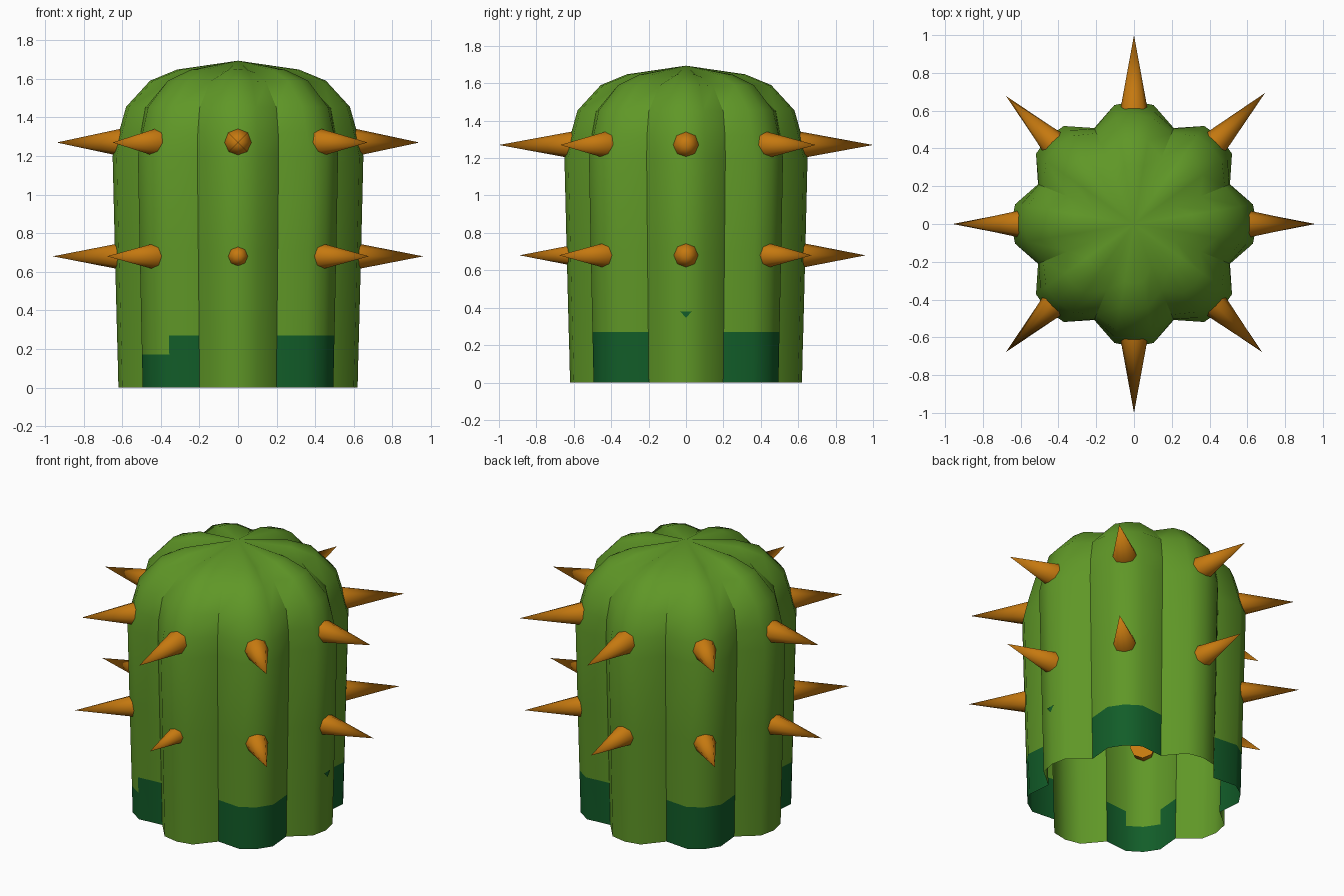
import bpy, bmesh, math
from mathutils import Vector

if "Cube" in bpy.data.objects:
    bpy.data.objects.remove(bpy.data.objects["Cube"])


def material(name, rgb):
    m = bpy.data.materials.new(name)
    m.diffuse_color = (*rgb, 1)
    m.use_nodes = True
    m.node_tree.nodes["Principled BSDF"].inputs["Base Color"].default_value = m.diffuse_color
    return m


GREEN = material("cactus_green", (0.115, 0.31, 0.02))
DARK = material("dark_green", (0.006, 0.11, 0.022))
ORANGE = material("spike_orange", (0.56, 0.19, 0.005))


def finish(bm, name, mats):
    me = bpy.data.meshes.new(name)
    bm.to_mesh(me)
    bm.free()
    for m in mats:
        me.materials.append(m)
    ob = bpy.data.objects.new(name, me)
    bpy.context.collection.objects.link(ob)
    return ob


# Ribbed body: eight lobes, open underneath, (z lobe, r lobe, z groove, r groove)
RINGS = [(0, .62, 0, .52), (.17, .624, .17, .524), (.27, .627, .27, .527),
         (.70, .638, .70, .538), (1.20, .65, 1.20, .55), (1.32, .618, 1.32, .545),
         (1.455, .58, 1.45, .52), (1.59, .456, 1.585, .38), (1.648, .316, 1.63, .24)]
OFFSETS = [(-22.5, 0.0), (-9.4, .88), (0, 1.0), (9.4, .88)]  # angle, lobe weight
bm = bmesh.new()
rows = []
for zl, rl, zg, rg in RINGS:
    row = []
    for lobe in range(8):
        for off, w in OFFSETS:
            a = math.radians(lobe * 45 + off)
            r, z = rg + (rl - rg) * w, zg + (zl - zg) * w
            row.append(bm.verts.new((r * math.cos(a), r * math.sin(a), z)))
    rows.append(row)
apex = bm.verts.new((0, 0, 1.694))
n = 32
for k in range(len(rows) - 1):
    for i in range(n):
        j = (i + 1) % n
        f = bm.faces.new((rows[k][i], rows[k][j], rows[k + 1][j], rows[k + 1][i]))
        f.smooth = True
        lobe, seg = divmod(i, 4)
        # dark foot on the diagonal lobes, with a dip on the front left one
        if k < 2 and lobe % 2 == 1 and not (k == 1 and lobe == 5 and seg in (1, 2)):
            f.material_index = 1
for i in range(n):
    bm.faces.new((rows[-1][i], rows[-1][(i + 1) % n], apex)).smooth = True
# Sharp creases in the grooves, fading out on the dome
for k in range(7):
    for i in range(0, n, 4):
        bm.edges.get((rows[k][i], rows[k + 1][i])).smooth = False
finish(bm, "cactus_body", [GREEN, DARK])


# Spikes: two rings of eight cones, tip distances starting at +x
def spike(name, angle, z, tip, radius):
    base = .58
    bm = bmesh.new()
    bmesh.ops.create_cone(bm, cap_ends=True, segments=8, radius1=radius, radius2=0,
                          depth=tip - base)
    d = Vector((math.cos(angle), math.sin(angle), 0))
    rot = d.to_track_quat('Z', 'Y')
    for v in bm.verts:
        v.co = rot @ v.co + d * (base + tip) / 2 + Vector((0, 0, z))
    for f in bm.faces:
        f.smooth = len(f.verts) < 8
    for e in bm.edges:
        e.smooth = not any(len(f.verts) == 8 for f in e.link_faces)
    finish(bm, name, [ORANGE])


UPPER = [.94, .98, 1.0, .93, .94, .92, 1.0, .95]
LOWER = [.96, .95, .96, .96, .96, .96, .89, .96]
for i in range(8):
    a = i * math.pi / 4
    spike(f"upper_spike_{i + 1}", a, 1.27, UPPER[i], .077)
    spike(f"lower_spike_{i + 1}", a, .68, LOWER[i], .06 if i == 6 else .074)

# Small dark fleck on the right side
bm = bmesh.new()
bm.faces.new([bm.verts.new(c) for c in ((.632, 0, .345), (.632, .03, .38), (.632, -.03, .38))])
finish(bm, "side_fleck", [DARK])
